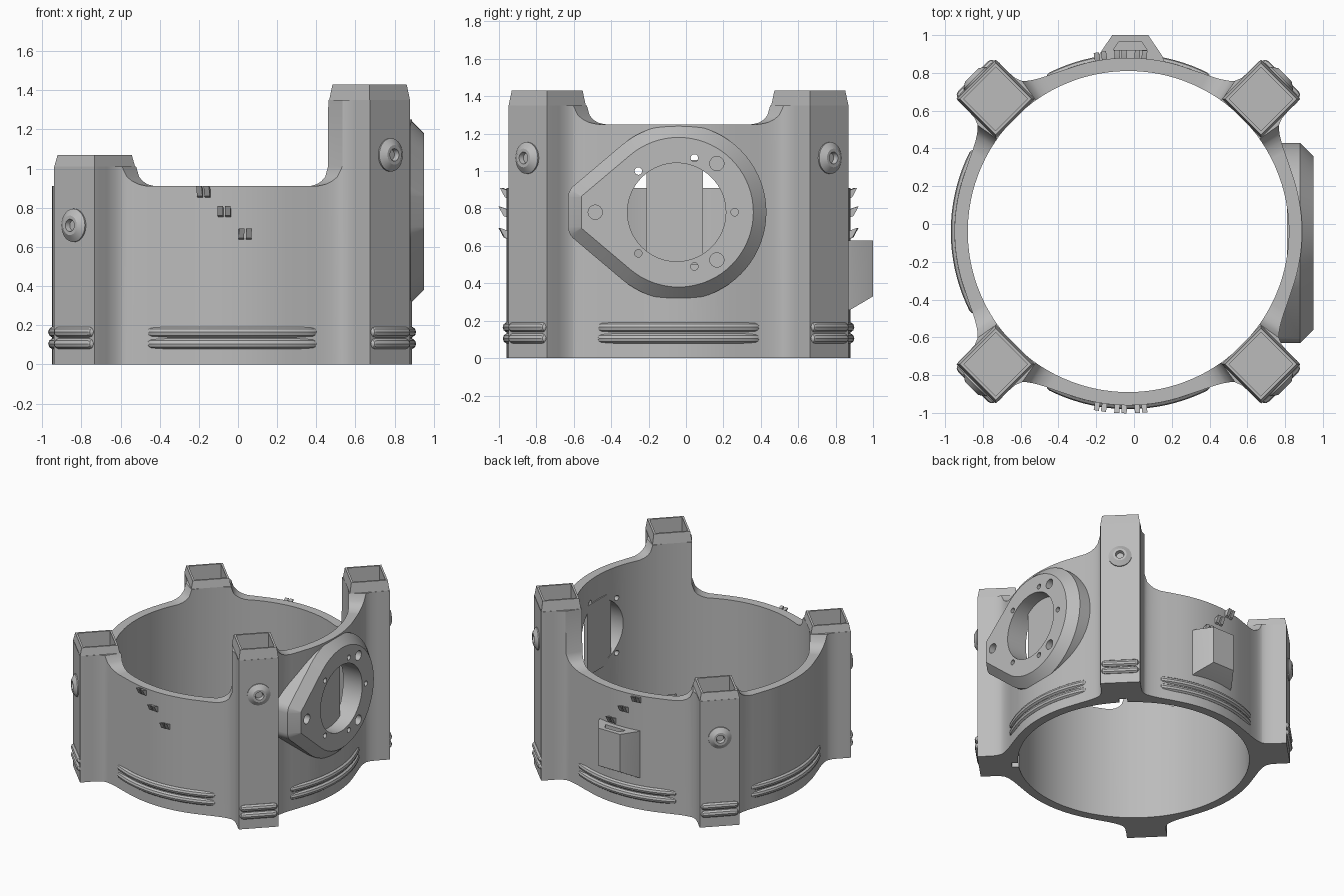
import bpy, bmesh
from math import sin, cos, pi, radians, sqrt
from mathutils import Matrix, Vector

cube = bpy.data.objects.get("Cube")
if cube:
    bpy.data.objects.remove(cube)

CX, CY = -0.03, -0.04            # ring axis
R_IN, R_OUT = 0.85, 0.92
LOW, HIGH = 0.91, 1.25           # wall heights
FACE, HALF, MID = 1.141, 0.146, 0.993   # post face distance, half width, centre

gray = bpy.data.materials.new("plain_gray")
gray.use_nodes = True
gray.diffuse_color = (0.5, 0.5, 0.5, 1)
gray.node_tree.nodes["Principled BSDF"].inputs["Base Color"].default_value = (0.5, 0.5, 0.5, 1)


def polar(deg, r=0, z=0):
    """Frame on the ring: local x outward, y along the wall."""
    return (Matrix.Translation((CX, CY, 0)) @ Matrix.Rotation(radians(deg), 4, 'Z')
            @ Matrix.Translation((r, 0, z)))


def finish(name, bm, matrix=None):
    if matrix:
        bm.transform(matrix)
    bmesh.ops.recalc_face_normals(bm, faces=bm.faces)
    me = bpy.data.meshes.new(name)
    bm.to_mesh(me)
    bm.free()
    me.materials.append(gray)
    ob = bpy.data.objects.new(name, me)
    bpy.context.collection.objects.link(ob)
    return ob


def hull(name, points, matrix=None):
    bm = bmesh.new()
    for p in points:
        bm.verts.new(p)
    bmesh.ops.convex_hull(bm, input=bm.verts)
    bmesh.ops.dissolve_limit(bm, angle_limit=0.01, verts=bm.verts, edges=bm.edges)
    return finish(name, bm, matrix)


def box(name, x, y, z, matrix=None):
    return hull(name, [(a, b, c) for a in x for b in y for c in z], matrix)


def rod(name, r, depth, matrix, sides=32):
    bm = bmesh.new()
    bmesh.ops.create_cone(bm, cap_ends=True, segments=sides, radius1=r, radius2=r, depth=depth)
    return finish(name, bm, matrix)


def activate(ob):
    bpy.ops.object.select_all(action='DESELECT')
    ob.select_set(True)
    bpy.context.view_layer.objects.active = ob


def cut(ob, cutters):
    activate(ob)
    for c in cutters:
        mod = ob.modifiers.new("cut", 'BOOLEAN')
        mod.operation, mod.solver, mod.object = 'DIFFERENCE', 'EXACT', c
        bpy.ops.object.modifier_apply(modifier=mod.name)


def tube(name, points, r):
    """Ridge with rounded ends."""
    cu = bpy.data.curves.new(name, 'CURVE')
    cu.dimensions, cu.bevel_depth, cu.bevel_resolution = '3D', r, 3
    cu.use_fill_caps = True
    sp = cu.splines.new('POLY')
    sp.points.add(len(points) - 1)
    for i, p in enumerate(points):
        sp.points[i].co = (*p, 1)
        sp.points[i].radius = (0.3, 0.8, 1)[min(i, len(points) - 1 - i, 2)]
    cu.materials.append(gray)
    ob = bpy.data.objects.new(name, cu)
    bpy.context.collection.objects.link(ob)
    activate(ob)
    bpy.ops.object.convert(target='MESH')


# Outer outline: post face, post side, then a hollow fillet into the ring
FILLET = [(7.3, 1.15), (7.6, 1.125), (8.0, 1.06), (8.6, 1.01), (9.7, 0.978), (9.8, 0.976),
          (11, 0.962), (12.6, 0.95), (14.5, 0.94), (17, 0.931), (18, 0.929), (21, 0.924), (25, R_OUT)]
STEPS = [0, 3.6] + [a for a, r in FILLET] + [28, 31, 34, 37, 40, 42.5, 45]


def outer(a):
    if a < 7.3:
        return FACE / cos(radians(a))
    return dict(FILLET).get(a, R_OUT)


def top(a, wall, post):
    if a < 9.75:
        return post + 0.1
    t = min(1, max(0, (18 - a) / 8.2))
    return wall + 0.1 * (1 - sqrt(1 - t * t))


# Ring wall with the four post bodies
bm = bmesh.new()
columns = []
for k in range(4):
    post = HIGH if k in (0, 3) else LOW
    for s in [-a for a in reversed(STEPS)] + STEPS[1:-1]:
        side = k + (s > 0)
        wall = HIGH if side % 4 == 0 else LOW
        m, h = polar(45 + 90 * k + s), top(abs(s), wall, post)
        ro = outer(abs(s))
        columns.append([bm.verts.new(m @ Vector(p)) for p in
                        ((R_IN, 0, 0), (ro, 0, 0), (ro, 0, h), (R_IN, 0, h))])
for i, c in enumerate(columns):
    d = columns[(i + 1) % len(columns)]
    for j in range(4):
        bm.faces.new((c[j], c[(j + 1) % 4], d[(j + 1) % 4], d[j]))
ring = finish("ring_wall", bm)

# Post tops, sockets, bolts, ridges and foot slots
cutters = []
for k in range(4):
    ang = 45 + 90 * k
    h = HIGH if k in (0, 3) else LOW
    m = polar(ang, MID)
    cap = hull("post_top", [(x * w, y * w, z) for x in (-1, 1) for y in (-1, 1)
                            for w, z in ((HALF, h + 0.1), (0.134, h + 0.18 if h > 1 else h + 0.16))], m)
    socket = box("socket_cutter", (-.119, .119), (-.119, .119), (h - 0.25, h + 0.3), m)
    cut(cap, [socket])
    cutters.append(socket)
    cutters.append(box("slot_cutter", (-.05, .05), (-.03, .03), (-.05, .14), polar(ang, R_IN)))

    bm = bmesh.new()
    prof = [bm.verts.new((z, r, 0)) for r, z in
            ((.085, -.02), (.085, .008), (.05, .032), (.032, .032), (.026, .006), (0, .006))]
    edges = [bm.edges.new(e) for e in zip(prof, prof[1:])]
    bmesh.ops.spin(bm, geom=prof + edges, axis=(1, 0, 0), cent=(0, 0, 0), angle=2 * pi, steps=28)
    bmesh.ops.remove_doubles(bm, verts=bm.verts, dist=0.0005)
    finish("post_bolt", bm, polar(ang, FACE, 1.07 if h > 1 else 0.71))

    for z in (0.105, 0.165):
        tube("post_ridge", [polar(ang, FACE - .006, z) @ Vector((0, y, 0))
                            for y in (-.138, -.128, -.11, .11, .128, .138)], 0.028)
        spans = [-28, -27.4, -26.4] + list(range(-24, 25, 3)) + [26.4, 27.4, 28]
        tube("wall_ridge", [polar(90 * k + a, 0.912, z).translation for a in spans], 0.028)

# Side boss: round plate with a blunt nose and a sloped rim
HUB_Y, HUB_Z = -0.04, 0.78
pts = []
for x, inset in ((0.5, 0), (0.88, 0), (0.95, 0.07)):
    for cy, cz, r, n in ((HUB_Y, HUB_Z, .47, 72), (-.55, HUB_Z + .08, .08, 24), (-.55, HUB_Z - .08, .08, 24)):
        pts += [(x, cy + (r - inset) * cos(2 * pi * i / n), cz + (r - inset) * sin(2 * pi * i / n))
                for i in range(n)]
boss = hull("side_boss", pts)


def drill(y, z, r, x=0.85, depth=0.5):
    return rod("drill_cutter", r, depth, Matrix.Translation((x, y, z)) @ Matrix.Rotation(pi / 2, 4, 'Y'),
               64 if r > .1 else 24)


through = [drill(-0.05, HUB_Z, 0.263)]
through += [drill(y, z, 0.02) for y, z in
            ((-.255, 1.0), (.045, 1.07), (-.255, .56), (.045, .49), (.26, HUB_Z))]
blind = [drill(y, z, 0.038, 0.95, 0.1) for y, z in ((-.485, HUB_Z), (.165, 1.04), (.165, .525))]
bore = rod("bore_cutter", 0.86, 4, Matrix.Translation((CX, CY, 0)), 128)
cut(boss, [bore] + through + blind)
cut(ring, cutters + through)
box("opening_plate", (.81, .84), (-.21, .09), (.5, 1.06))

# Rear clip with a slot open at the top
clip = hull("rear_clip", [(-.02 + s * w, y, z) for s in (-1, 1) for w, y, z in
                          ((.19, .835, .63), (.17, .89, .63), (.095, 1, .63),
                           (.19, .835, .24), (.17, .89, .265), (.095, 1, .33))])
slot = hull("clip_cutter", [(-.02 + s * w, y, z) for s in (-1, 1)
                            for w, y in ((.09, .92), (.06, .965)) for z in (.45, .8)])
cut(clip, [slot])

# Small paired hooks on the front and rear walls
for front in (True, False):
    for x, z in ((-.145, .875), (-.04, .775), (.065, .66)):
        ang = (270 if front else 90) + (1 if front else -1) * x / R_OUT * 180 / pi
        for off in (-.019, .019):
            hull("wall_hook", [(a, off + s * .014, b) for s in (-1, 1) for a, b in
                               ((-.02, -.03), (-.02, .015), (.015, -.015), (.042, .035), (.036, .035))],
                 polar(ang, R_OUT, z))

for c in cutters + through + blind + [bore, slot]:
    bpy.data.objects.remove(c)

# Smooth curved walls, keep hard edges
bpy.ops.object.select_all(action='DESELECT')
for ob in bpy.context.collection.objects:
    if ob.type == 'MESH' and gray.name in ob.data.materials:
        ob.select_set(True)
        bpy.context.view_layer.objects.active = ob
bpy.ops.object.shade_smooth_by_angle(angle=radians(30))
